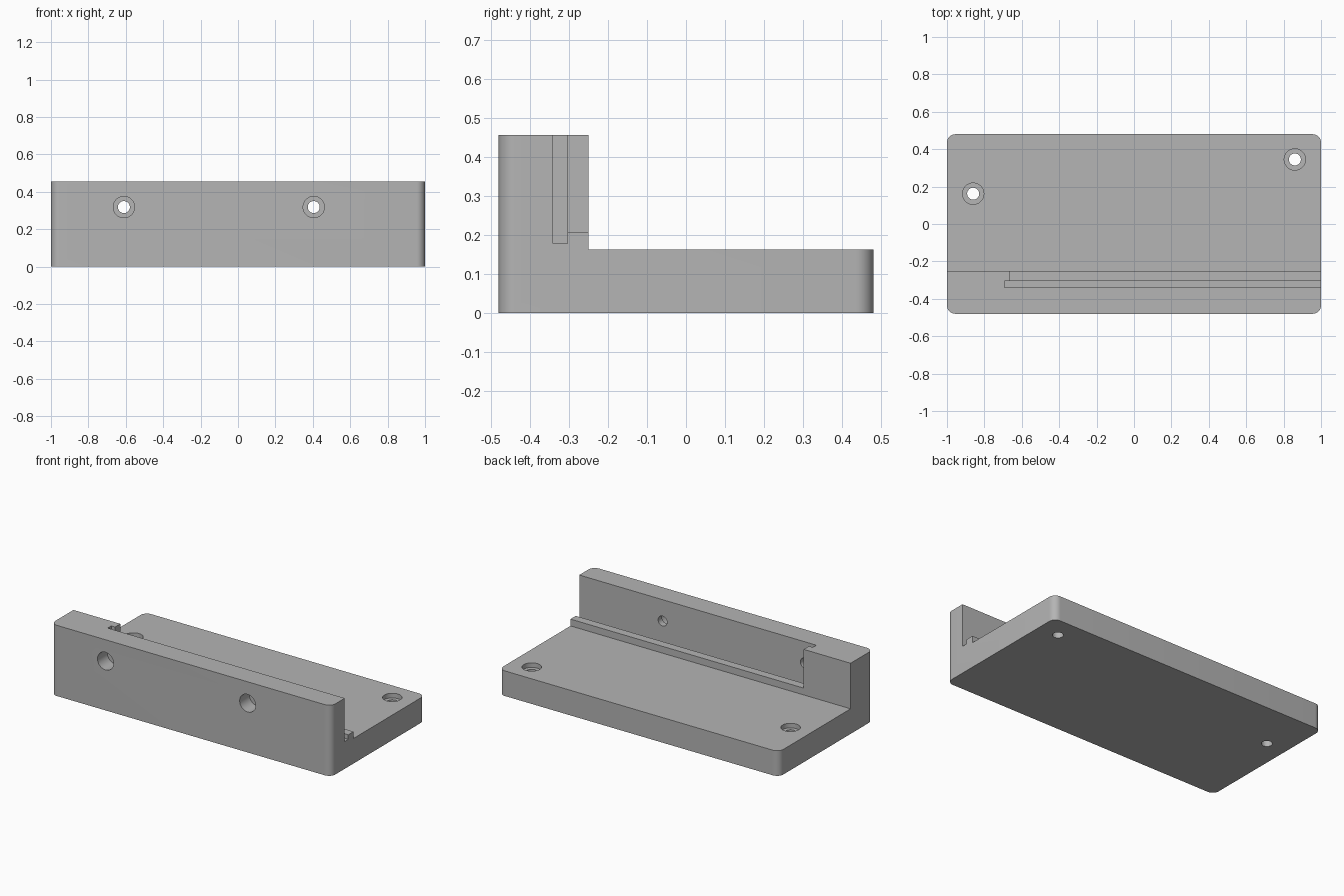
import bpy, bmesh
from math import pi, radians

if "Cube" in bpy.data.objects:
    bpy.data.objects.remove(bpy.data.objects["Cube"], do_unlink=True)

grey = bpy.data.materials.new("plain_grey")
grey.use_nodes = True
colour = (0.46, 0.46, 0.46, 1)
grey.diffuse_color = colour
grey.node_tree.nodes["Principled BSDF"].inputs["Base Color"].default_value = colour

HALF_Y, BASE_TOP, WALL_TOP, WALL_BACK = 0.48, 0.162, 0.456, -0.25


def box(name, x, y, z):
    """Box spanning the given (low, high) ranges."""
    spans = (x, y, z)
    bpy.ops.mesh.primitive_cube_add(size=1, location=[sum(s) / 2 for s in spans])
    ob = bpy.context.object
    ob.name = name
    ob.scale = [s[1] - s[0] for s in spans]
    bpy.ops.object.transform_apply(location=True, rotation=True, scale=True)
    ob.data.materials.append(grey)
    return ob


def drill(name, radius, start, depth, along_y=False):
    """Cylinder going down from start, or backwards along +y."""
    x, y, z = start
    centre = (x, y + depth / 2, z) if along_y else (x, y, z - depth / 2)
    bpy.ops.mesh.primitive_cylinder_add(
        vertices=48, radius=radius, depth=depth, location=centre,
        rotation=(pi / 2 if along_y else 0, 0, 0))
    ob = bpy.context.object
    ob.name = name
    ob.data.materials.append(grey)
    return ob


def cut(target, cutter):
    cutter.hide_render = True
    mod = target.modifiers.new("cut", "BOOLEAN")
    mod.operation, mod.solver, mod.object = "DIFFERENCE", "EXACT", cutter
    bpy.context.view_layer.objects.active = target
    bpy.ops.object.modifier_apply(modifier=mod.name)
    bpy.data.objects.remove(cutter, do_unlink=True)


# Solid block with rounded upright corners
bracket = box("bracket", (-1, 1), (-HALF_Y, HALF_Y), (0, WALL_TOP))
bm = bmesh.new()
bm.from_mesh(bracket.data)
upright = [e for e in bm.edges if abs(e.verts[0].co.z - e.verts[1].co.z) > 0.1]
bmesh.ops.bevel(bm, geom=upright, offset=0.045, segments=10, profile=0.5, affect="EDGES")
bm.to_mesh(bracket.data)
bm.free()

# Space behind the wall, the stepped recess, and the deeper narrow slot
cut(bracket, box("rear_space", (-2, 2), (WALL_BACK, 1), (BASE_TOP, 1)))
cut(bracket, box("recess", (-0.665, 2), (-0.32, -0.2), (0.206, 1)))
cut(bracket, box("slot", (-0.692, 2), (-0.34, -0.304), (0.177, 1)))

# Counterbored screw holes through the base
for x, y in ((-0.86, 0.162), (0.86, 0.345)):
    cut(bracket, drill("base_hole", 0.032, (x, y, 0.3), 0.5))
    cut(bracket, drill("base_counterbore", 0.057, (x, y, 0.3), 0.3 - BASE_TOP + 0.03))

# Counterbored screw holes through the front wall
for x in (-0.61, 0.405):
    cut(bracket, drill("wall_hole", 0.032, (x, -0.6, 0.318), 0.28, True))
    cut(bracket, drill("wall_counterbore", 0.057, (x, -0.6, 0.318), 0.22, True))

bpy.ops.object.select_all(action="DESELECT")
bracket.select_set(True)
bpy.context.view_layer.objects.active = bracket
bpy.ops.object.shade_smooth_by_angle(angle=radians(30))
